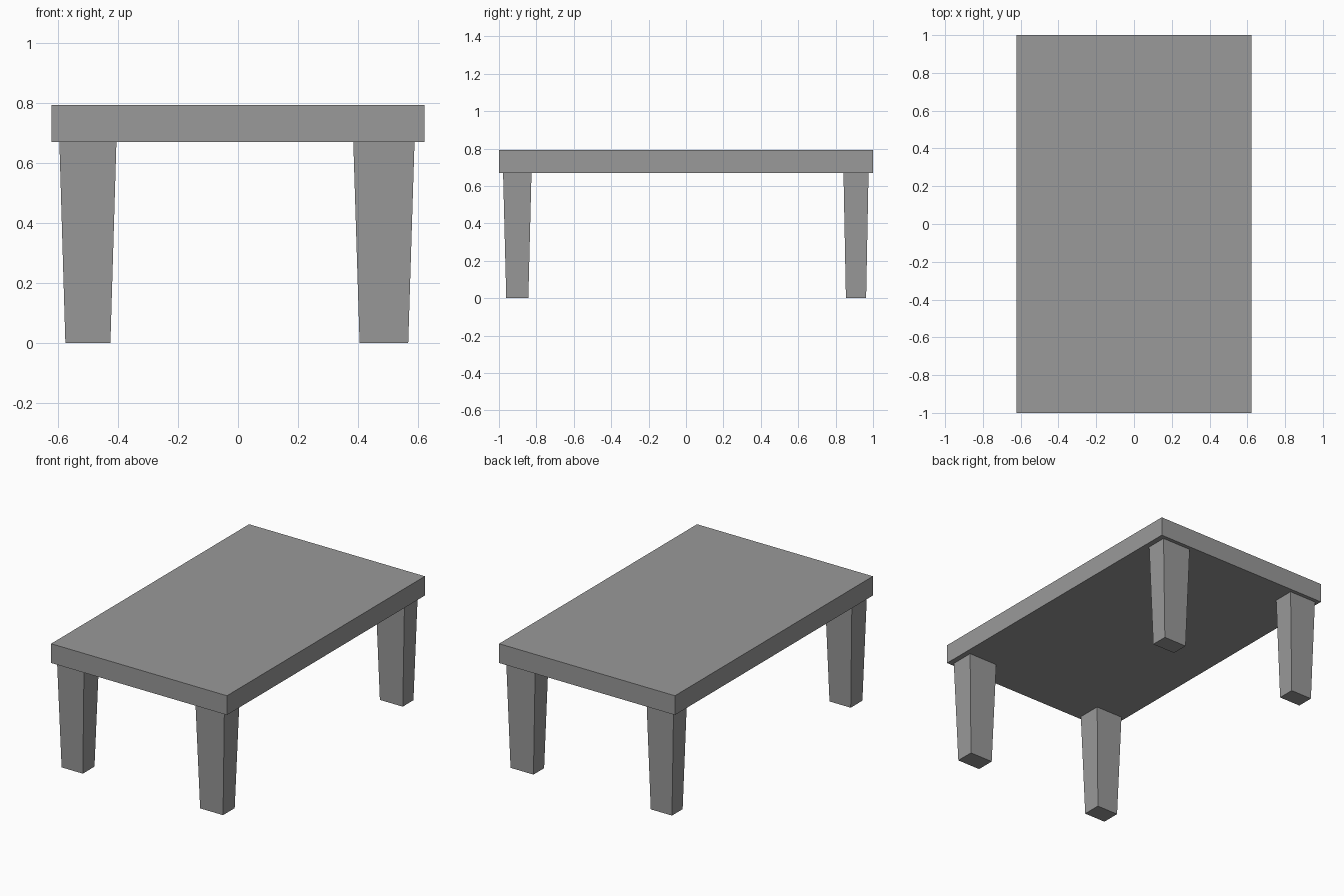
import bpy
import bmesh

cube = bpy.data.objects.get("Cube")
if cube:
    bpy.data.objects.remove(cube, do_unlink=True)

# Single plain grey for the whole table
grey = bpy.data.materials.new("plain_grey")
grey.use_nodes = True
colour = (0.32, 0.32, 0.32, 1)
grey.diffuse_color = colour
grey.node_tree.nodes["Principled BSDF"].inputs["Base Color"].default_value = colour

UNDERSIDE, TOP = 0.67, 0.793


def tapered_block(name, centre, top_half, bottom_half, z_low, z_high):
    """Box whose top and bottom rectangles may differ in size."""
    bm = bmesh.new()
    bmesh.ops.create_cube(bm, size=2)
    for v in bm.verts:
        half, z = (top_half, z_high) if v.co.z > 0 else (bottom_half, z_low)
        v.co = (centre[0] + v.co.x * half[0], centre[1] + v.co.y * half[1], z)
    mesh = bpy.data.meshes.new(name)
    bm.to_mesh(mesh)
    bm.free()
    mesh.materials.append(grey)
    obj = bpy.data.objects.new(name, mesh)
    bpy.context.collection.objects.link(obj)
    return obj


# Table top slab
tapered_block("table_top", (0, 0), (0.622, 1), (0.622, 1), UNDERSIDE, TOP)

# Legs: side or end, centre, half width at the top, half width at the foot
sides = [("right", -0.5, 0.095, 0.075), ("left", 0.486, 0.102, 0.081)]
ends = [("front", -0.902, 0.076, 0.059), ("back", 0.909, 0.067, 0.054)]
for end, y, y_top, y_foot in ends:
    for side, x, x_top, x_foot in sides:
        tapered_block(f"{end}_{side}_leg", (x, y), (x_top, y_top),
                      (x_foot, y_foot), 0, UNDERSIDE)
